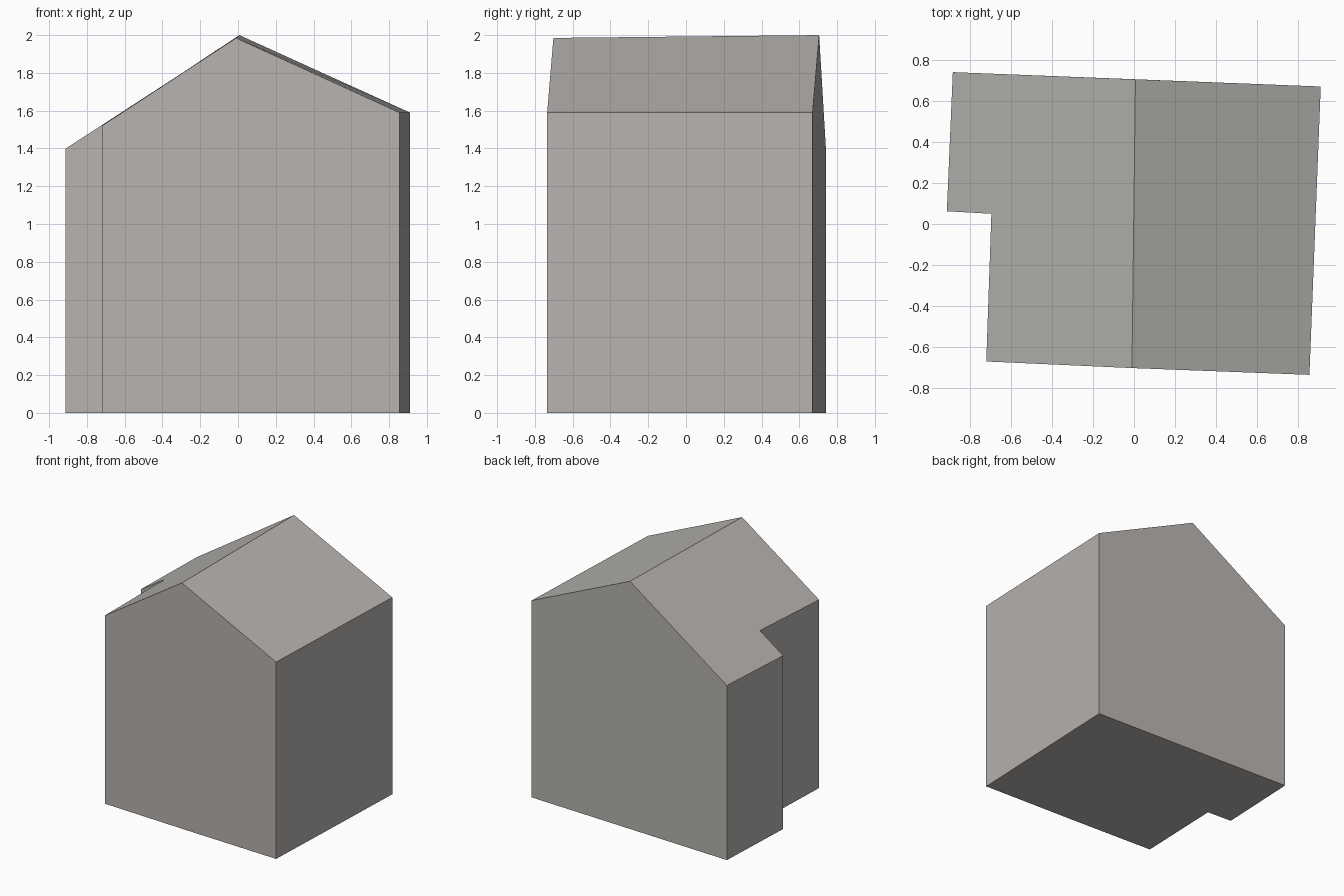
import bpy
import bmesh

if "Cube" in bpy.data.objects:
    bpy.data.objects.remove(bpy.data.objects["Cube"])

# Plain warm grey for the whole building
grey = bpy.data.materials.new("warm grey")
grey.diffuse_color = (0.47, 0.45, 0.43, 1)
grey.use_nodes = True
grey.node_tree.nodes["Principled BSDF"].inputs["Base Color"].default_value = grey.diffuse_color

# Footprint, counter-clockwise, with the roof height above each corner
outline = [
    (-0.72, -0.67, 1.52),    # front left
    (-0.01, -0.702, 1.985),  # ridge, front
    (0.855, -0.735, 1.59),   # front right
    (0.91, 0.67, 1.59),      # back right
    (0.007, 0.705, 2.0),     # ridge, back
    (-0.883, 0.74, 1.41),    # back left
    (-0.912, 0.062, 1.40),   # notch, outer corner
    (-0.695, 0.05, 1.54),    # notch, inner corner
]

bm = bmesh.new()
low = [bm.verts.new((x, y, 0)) for x, y, z in outline]
top = [bm.verts.new(p) for p in outline]

# Floor, and walls; each gable wall is one flat face through its ridge point
bm.faces.new(low[::-1])
for span in ([0, 1, 2], [2, 3], [3, 4, 5], [5, 6], [6, 7], [7, 0]):
    bm.faces.new([low[i] for i in span] + [top[i] for i in reversed(span)])

# Two roof slopes meeting at the ridge
for slope in ([1, 2, 3, 4], [0, 1, 4, 5, 6, 7]):
    bm.faces.new([top[i] for i in slope])

bmesh.ops.recalc_face_normals(bm, faces=bm.faces[:])
mesh = bpy.data.meshes.new("house")
bm.to_mesh(mesh)
bm.free()
mesh.materials.append(grey)
house = bpy.data.objects.new("house", mesh)
bpy.context.collection.objects.link(house)
